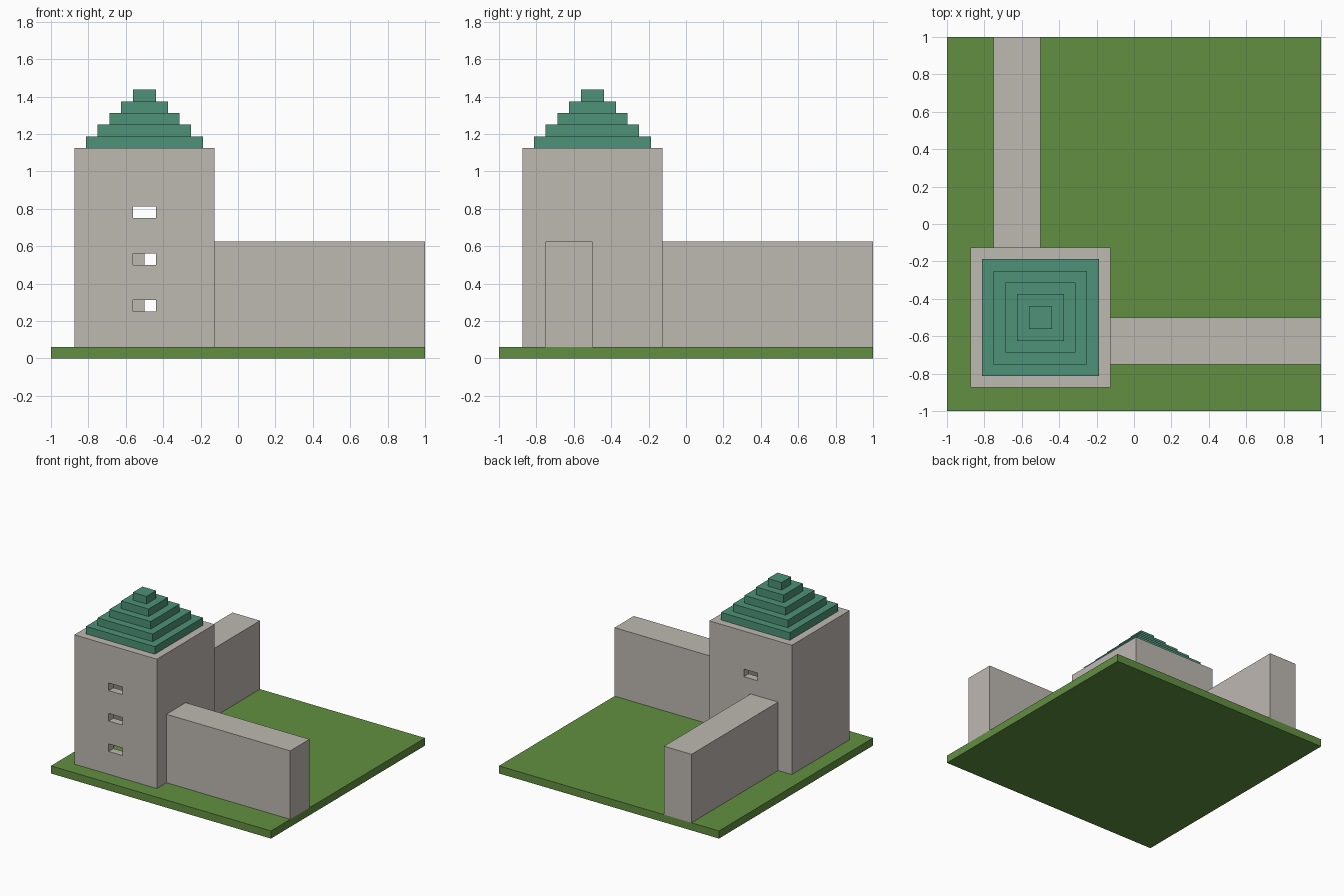
import bpy
import bmesh

cube = bpy.data.objects.get("Cube")
if cube:
    bpy.data.objects.remove(cube, do_unlink=True)

U = 0.0625  # building block size


def material(name, rgb):
    mat = bpy.data.materials.new(name)
    mat.use_nodes = True
    mat.diffuse_color = (*rgb, 1)
    mat.node_tree.nodes["Principled BSDF"].inputs["Base Color"].default_value = (*rgb, 1)
    return mat


grass = material("grass green", (0.12, 0.275, 0.052))
stone = material("warm grey stone", (0.515, 0.479, 0.44))
copper = material("aged copper", (0.074, 0.287, 0.19))


def finish(name, bm, mat):
    bmesh.ops.recalc_face_normals(bm, faces=bm.faces)
    mesh = bpy.data.meshes.new(name)
    bm.to_mesh(mesh)
    bm.free()
    mesh.materials.append(mat)
    obj = bpy.data.objects.new(name, mesh)
    bpy.context.collection.objects.link(obj)
    return obj


def box(name, low, high, mat):
    """Box between two corners."""
    bm = bmesh.new()
    bmesh.ops.create_cube(bm, size=1)
    for v in bm.verts:
        v.co = [a if c < 0 else b for c, a, b in zip(v.co, low, high)]
    return finish(name, bm, mat)


def cut(target, cutter):
    """Subtract a cutter and discard it."""
    mod = target.modifiers.new("cut", "BOOLEAN")
    mod.operation = "DIFFERENCE"
    mod.solver = "EXACT"
    mod.object = cutter
    cutter.hide_render = True
    bpy.context.view_layer.objects.active = target
    bpy.ops.object.modifier_apply(modifier=mod.name)
    bpy.data.objects.remove(cutter, do_unlink=True)


# Ground slab
box("ground", (-1, -1, 0), (1, 1, U), grass)

# Hollow square tower
near, far, top = -0.875, -0.125, 1.125
tower = box("tower", (near, near, U), (far, far, top), stone)
cut(tower, box("cavity", (near + U, near + U, 0), (far - U, far - U, top - U), stone))

# Window slits through the front and back walls
for sill in (0.25, 0.5, 0.75):
    cut(tower, box("window_cutter", (-0.5 - U, -1, sill), (-0.5 + U, 0, sill + U), stone))

# Two walls meeting at the tower
box("side_wall", (far, -0.75, U), (1, -0.5, 0.625), stone)
box("back_wall", (-0.75, far, U), (-0.5, 1, 0.625), stone)

# Stepped roof: square rings joined from eave to peak
bm = bmesh.new()
rings = []
for step in range(5):
    half = (5 - step) * U
    for z in (top + step * U, top + (step + 1) * U):
        rings.append([bm.verts.new((-0.5 + sx * half, -0.5 + sy * half, z))
                      for sx, sy in ((-1, -1), (1, -1), (1, 1), (-1, 1))])
for lower, upper in zip(rings, rings[1:]):
    for i in range(4):
        j = (i + 1) % 4
        bm.faces.new((lower[i], lower[j], upper[j], upper[i]))
bm.faces.new(rings[0])
bm.faces.new(rings[-1])
finish("stepped_roof", bm, copper)
